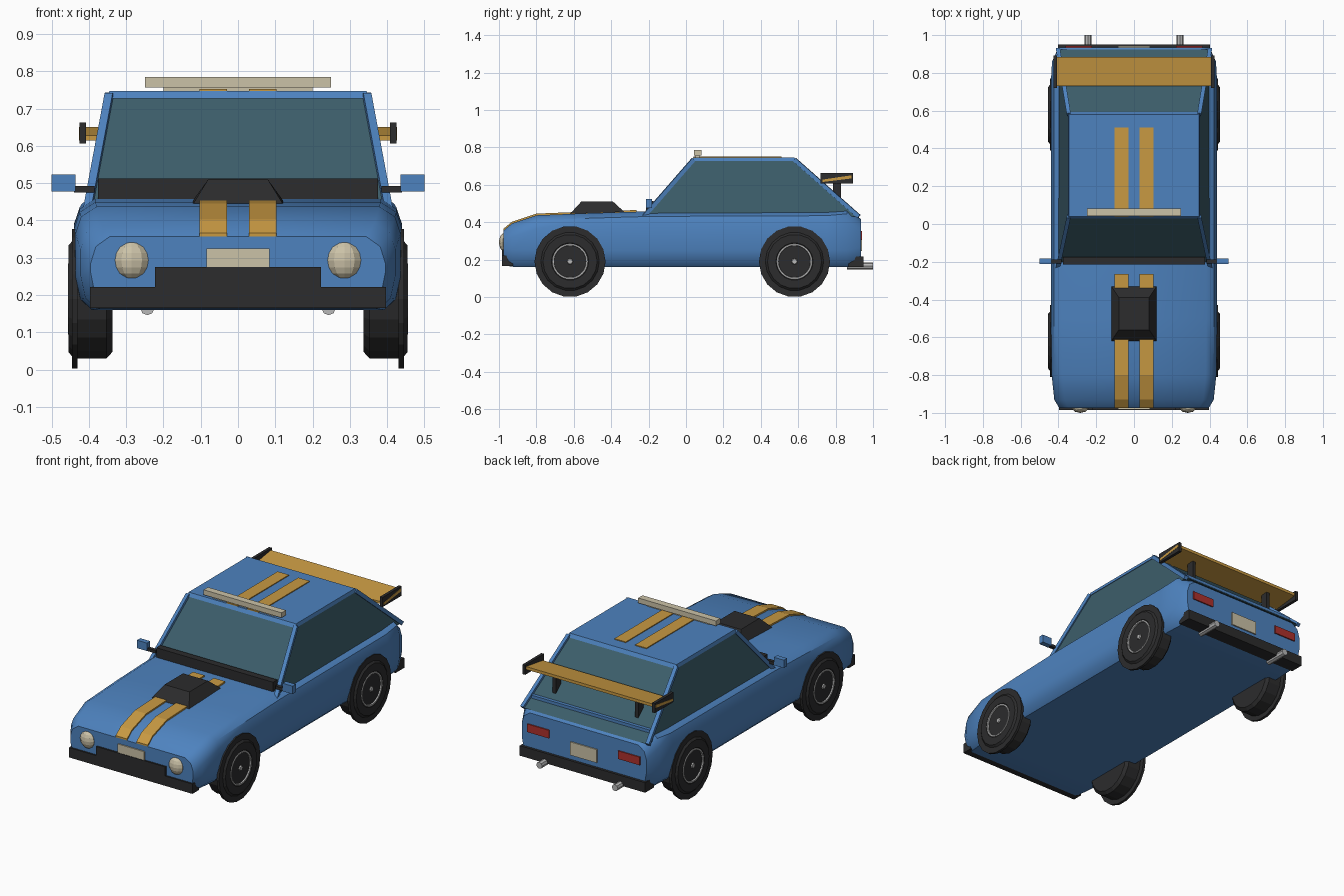
import bpy, bmesh, math
from mathutils import Vector

old = bpy.data.objects.get("Cube")
if old:
    bpy.data.objects.remove(old, do_unlink=True)


def material(name, r, g, b):
    m = bpy.data.materials.new(name)
    m.use_nodes = True
    m.diffuse_color = (r, g, b, 1)
    m.node_tree.nodes["Principled BSDF"].inputs["Base Color"].default_value = (r, g, b, 1)
    return m


BLUE = material("blue paint", 0.075, 0.225, 0.52)
GLASS = material("tinted glass", 0.045, 0.11, 0.145)
BLACK = material("black trim", 0.025, 0.025, 0.026)
GOLD = material("gold paint", 0.58, 0.32, 0.055)
CREAM = material("cream", 0.60, 0.54, 0.39)
RED = material("red lens", 0.42, 0.03, 0.025)
SILVER = material("silver metal", 0.48, 0.48, 0.48)


def finish(name, bm, mat, smooth=False):
    bmesh.ops.recalc_face_normals(bm, faces=bm.faces[:])
    mesh = bpy.data.meshes.new(name)
    bm.to_mesh(mesh)
    bm.free()
    mesh.materials.append(mat)
    ob = bpy.data.objects.new(name, mesh)
    bpy.context.collection.objects.link(ob)
    if smooth:
        bpy.ops.object.select_all(action="DESELECT")
        ob.select_set(True)
        bpy.context.view_layer.objects.active = ob
        bpy.ops.object.shade_smooth_by_angle(angle=math.radians(38))
    return ob


def loft(name, rings, mat, smooth=False, closed=False):
    """Skin a list of equal-length rings, capping the ends unless closed."""
    bm = bmesh.new()
    vs = [[bm.verts.new(p) for p in ring] for ring in rings]
    pairs = list(zip(vs, vs[1:])) + ([(vs[-1], vs[0])] if closed else [])
    n = len(vs[0])
    for a, b in pairs:
        for i in range(n if not closed else n - 1):
            j = (i + 1) % n
            bm.faces.new((a[i], a[j], b[j], b[i]))
    if not closed:
        bm.faces.new(vs[0])
        bm.faces.new(vs[-1])
    else:
        bmesh.ops.remove_doubles(bm, verts=bm.verts[:], dist=0.0001)
    return finish(name, bm, mat, smooth)


def box(name, x, y, z, mat):
    rings = [[(a, y[0], z[0]), (a, y[1], z[0]), (a, y[1], z[1]), (a, y[0], z[1])] for a in x]
    return loft(name, rings, mat)


def prism(name, x, profile, mat):
    """Extrude a (y, z) outline across x."""
    return loft(name, [[(a, y, z) for y, z in profile] for a in x], mat)


def bar(name, p, q, size, mat):
    p, q = Vector(p), Vector(q)
    d = (q - p).normalized()
    u = d.cross(Vector((0, 0, 1) if abs(d.z) < 0.9 else (1, 0, 0))).normalized() * size
    v = d.cross(u)
    return loft(name, [[c + u + v, c - u + v, c - u - v, c + u - v] for c in (p, q)], mat)


def lathe(name, profile, sides, centre, mat, smooth=False):
    """Turn an (x, radius) outline round the x axis."""
    rings = []
    for i in range(sides):
        a = math.tau * i / sides
        rings.append([(x, centre[0] + r * math.cos(a), centre[1] + r * math.sin(a)) for x, r in profile])
    return loft(name, rings, mat, smooth, closed=True)


# Body shell: stations of y, half width, bottom, top
stations = [
    (-0.975, 0.395, 0.17, 0.36), (-0.93, 0.422, 0.162, 0.397), (-0.8, 0.436, 0.16, 0.44),
    (-0.5, 0.44, 0.16, 0.452), (-0.2, 0.44, 0.16, 0.461), (0.75, 0.44, 0.16, 0.465),
    (0.86, 0.434, 0.16, 0.475), (0.935, 0.40, 0.175, 0.42)]
rings = []
for y, w, lo, hi in stations:
    half = [(0.90 * w, lo), (0.97 * w, lo + 0.03), (w, lo + 0.09), (w, hi - 0.075),
            (0.965 * w, hi - 0.03), (0.87 * w, hi - 0.003)]
    rings.append([(x, y, z) for x, z in half] + [(-x, y, z) for x, z in reversed(half)])
loft("body", rings, BLUE, smooth=True)

# Cabin glass, roof and pillars
base = [(-0.226, 0.402), (0.925, 0.402)]
roof = [(0.04, 0.345), (0.58, 0.345)]


def rect(ends, z):
    (y0, w0), (y1, w1) = ends
    return [(-w0, y0, z), (w0, y0, z), (w1, y1, z), (-w1, y1, z)]


low, high = rect(base, 0.43), rect(roof, 0.735)
loft("cabin_glass", [low, high], GLASS)
loft("roof", [rect([(0.028, 0.35), (0.592, 0.35)], 0.727), rect(roof, 0.747)], BLUE)
for name, a, b in zip(("front_right_pillar", "front_left_pillar", "rear_left_pillar",
                       "rear_right_pillar"), low, high):
    bar(name, a, b, 0.011, BLUE)
box("windscreen_cowl", (-0.375, 0.375), (-0.214, -0.175), (0.45, 0.513), BLACK)
bar("rear_window_sill", (-0.38, 0.865, 0.478), (0.38, 0.865, 0.478), 0.012, BLUE)

# Bonnet scoop
loft("bonnet_scoop", [
    [(-0.12, -0.62, 0.445), (0.12, -0.62, 0.445), (0.12, -0.33, 0.455), (-0.12, -0.33, 0.455)],
    [(-0.08, -0.56, 0.51), (0.08, -0.56, 0.51), (0.08, -0.39, 0.51), (-0.08, -0.39, 0.51)]], BLACK)

# Racing stripes following the bonnet and roof
hood = [(y, hi) for y, w, lo, hi in stations[:4]] + [(-0.265, 0.459)]
hood_outline = [(y, z + 0.006) for y, z in hood] + [(y, z - 0.003) for y, z in reversed(hood)]
for side, s in (("left", 1), ("right", -1)):
    span = (s * 0.03, s * 0.103)
    prism("bonnet_stripe_" + side, span, hood_outline, GOLD)
    box("roof_stripe_" + side, span, (0.04, 0.51), (0.744, 0.752), GOLD)

# Roof light bar
box("roof_light_bar", (-0.25, 0.25), (0.042, 0.082), (0.756, 0.785), CREAM)
box("light_bar_mount", (-0.2, 0.2), (0.052, 0.072), (0.745, 0.757), CREAM)

# Bumpers and number plates
box("front_bumper", (-0.397, 0.397), (-0.985, -0.925), (0.165, 0.222), BLACK)
box("front_bumper_centre", (-0.222, 0.222), (-0.985, -0.95), (0.2, 0.275), BLACK)
box("rear_bumper", (-0.403, 0.403), (0.87, 0.95), (0.16, 0.218), BLACK)
box("front_plate", (-0.085, 0.085), (-0.982, -0.974), (0.27, 0.325), CREAM)
box("rear_plate", (-0.085, 0.085), (0.934, 0.942), (0.245, 0.322), CREAM)

# Spoiler wing, its ends showing through the end plates
prism("spoiler_wing", (-0.4265, 0.4265),
      [(0.73, 0.615), (0.885, 0.634), (0.885, 0.651), (0.73, 0.628)], GOLD)

for side, s in (("left", 1), ("right", -1)):
    def X(a, b):
        return (s * a, s * b)

    # Spoiler supports
    box("spoiler_end_plate_" + side, X(0.408, 0.425), (0.72, 0.893), (0.606, 0.662), BLACK)
    box("spoiler_strut_" + side, X(0.255, 0.275), (0.785, 0.83), (0.47, 0.625), BLACK)

    # Lamps
    bm = bmesh.new()
    bmesh.ops.create_uvsphere(bm, u_segments=10, v_segments=8, radius=1)
    for v in bm.verts:
        v.co = (s * 0.285 + v.co.x * 0.047, -0.968 + v.co.y * 0.032, 0.293 + v.co.z * 0.05)
    finish("headlight_" + side, bm, CREAM)
    box("tail_light_" + side, X(0.222, 0.362), (0.933, 0.942), (0.305, 0.352), RED)

    # Door mirror
    box("mirror_" + side, X(0.436, 0.5), (-0.213, -0.183), (0.477, 0.523), BLUE)
    box("mirror_stem_" + side, X(0.385, 0.44), (-0.208, -0.188), (0.475, 0.492), BLACK)

    # Exhaust pipe
    bm = bmesh.new()
    bmesh.ops.create_cone(bm, cap_ends=True, segments=8, radius1=0.019, radius2=0.019, depth=0.14)
    for v in bm.verts:
        v.co = (s * 0.243 + v.co.x, 0.93 + v.co.z, 0.165 + v.co.y)
    finish("exhaust_" + side, bm, SILVER)

    # Wheels: tyre, wide outer disc, bright rim ring and hub
    for end, y in (("front", -0.62), ("rear", 0.58)):
        tag = end + "_" + side
        c = (y, 0.19)

        def turned(part, profile, sides, mat):
            lathe(part + "_" + tag, [(s * x, r) for x, r in profile], sides, c, mat)

        turned("tyre", [(0.337, 0), (0.337, 0.145), (0.352, 0.162), (0.44, 0.162), (0.455, 0.145),
                        (0.455, 0.1), (0.449, 0.092), (0.449, 0)], 18, BLACK)
        turned("wheel_disc", [(0.43, 0), (0.43, 0.19), (0.445, 0.19), (0.445, 0)], 18, BLACK)
        turned("rim_ring", [(0.447, 0.085), (0.456, 0.087), (0.456, 0.095), (0.447, 0.097),
                            (0.447, 0.085)], 24, SILVER)
        turned("hub", [(0.447, 0), (0.447, 0.017), (0.456, 0.013), (0.456, 0)], 8, SILVER)
